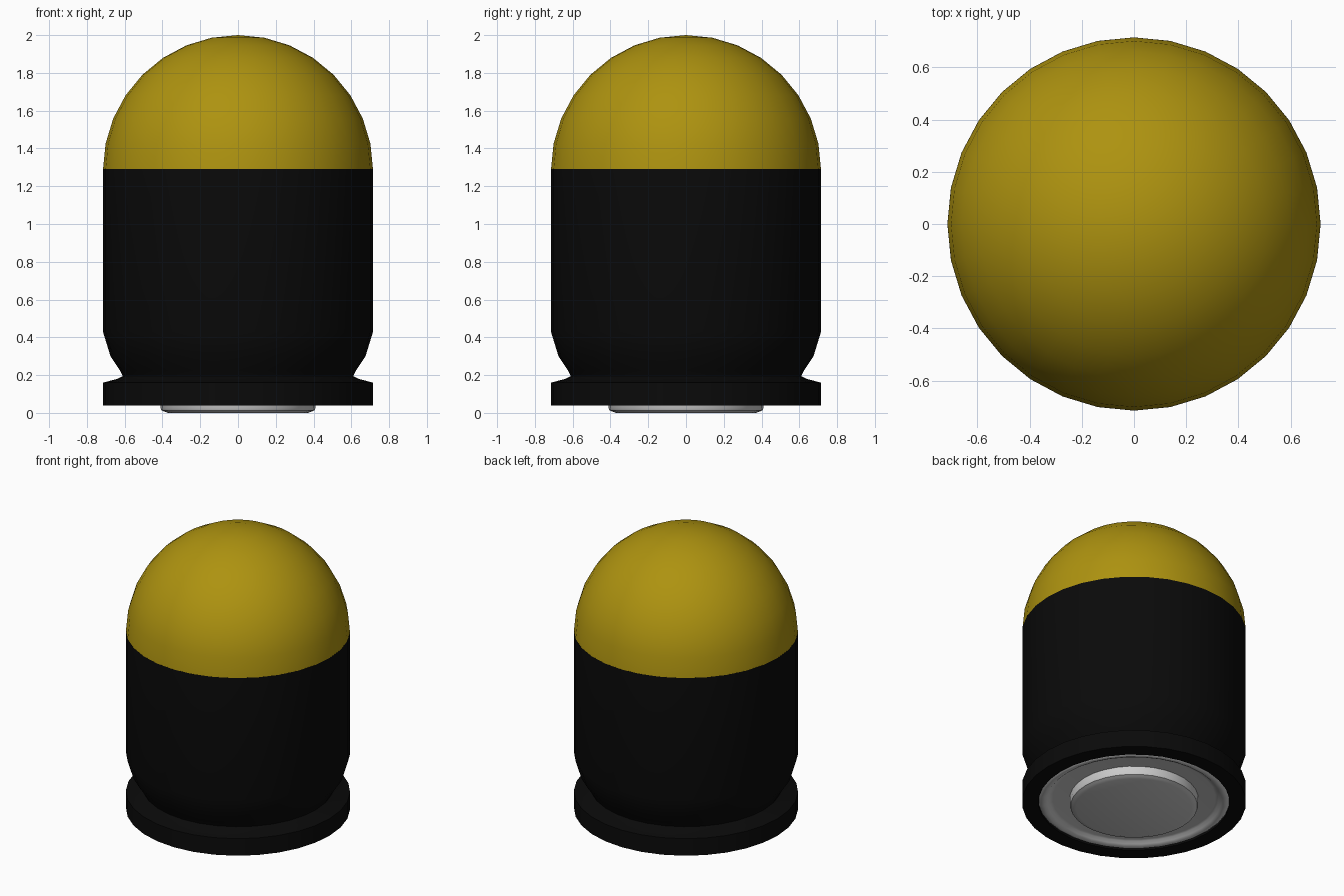
import bpy, bmesh
from math import sin, cos, pi, radians

if "Cube" in bpy.data.objects:
    bpy.data.objects.remove(bpy.data.objects["Cube"])

SIDES = 32
R = 0.715


def paint(obj, name, color):
    mat = bpy.data.materials.new(name)
    mat.diffuse_color = color
    mat.use_nodes = True
    mat.node_tree.nodes["Principled BSDF"].inputs["Base Color"].default_value = mat.diffuse_color
    obj.data.materials.append(mat)


def lathe(name, profile, closed=False, angle=30):
    """Revolve (radius, z) points around the z axis."""
    bm = bmesh.new()
    verts = [bm.verts.new((r, 0, z)) for r, z in profile]
    pairs = list(zip(verts, verts[1:]))
    if closed:
        pairs.append((verts[-1], verts[0]))
    edges = [bm.edges.new(p) for p in pairs]
    bmesh.ops.spin(bm, geom=verts + edges, cent=(0, 0, 0), axis=(0, 0, 1),
                   angle=2 * pi, steps=SIDES, use_duplicate=False)
    bmesh.ops.remove_doubles(bm, verts=bm.verts, dist=1e-4)
    bmesh.ops.recalc_face_normals(bm, faces=bm.faces)
    mesh = bpy.data.meshes.new(name)
    bm.to_mesh(mesh)
    bm.free()
    obj = bpy.data.objects.new(name, mesh)
    bpy.context.collection.objects.link(obj)
    bpy.ops.object.select_all(action='DESELECT')
    obj.select_set(True)
    bpy.context.view_layer.objects.active = obj
    bpy.ops.object.shade_smooth_by_angle(angle=radians(angle))
    return obj


# Rounded tip, closed underneath where it meets the case
arc = [(R * cos(i * pi / 16), 1.285 + R * sin(i * pi / 16)) for i in range(8)]
dome = lathe("dome_tip", [(0, 1.285)] + arc + [(0, 2.0)])
paint(dome, "yellow", (0.42, 0.29, 0.005, 1))

# Case wall with tapered foot, extraction groove and flange
case = lathe("case_body", [
    (R, 1.29), (R, 0.43), (0.675, 0.30), (0.625, 0.225), (0.61, 0.195),
    (0.64, 0.18), (R, 0.16), (R, 0.04), (0.61, 0.04), (0.61, 0.20),
    (0.58, 0.30), (0.68, 1.29)], closed=True)
paint(case, "black", (0.003, 0.003, 0.003, 1))

# Metal base plate with rounded rim set inside the flange
lathe("base_plate", [
    (0, 0.14), (0.61, 0.14), (0.61, 0.055), (0.595, 0.043), (0.575, 0.043),
    (0.555, 0.052), (0.54, 0.066), (0.52, 0.07), (0, 0.07)], angle=50)

# Primer disc with softened lower edge
lathe("primer_disc", [
    (0, 0.10), (0.41, 0.10), (0.41, 0.025), (0.405, 0.013), (0.39, 0.007),
    (0.37, 0.0), (0, 0.0)], angle=40)
